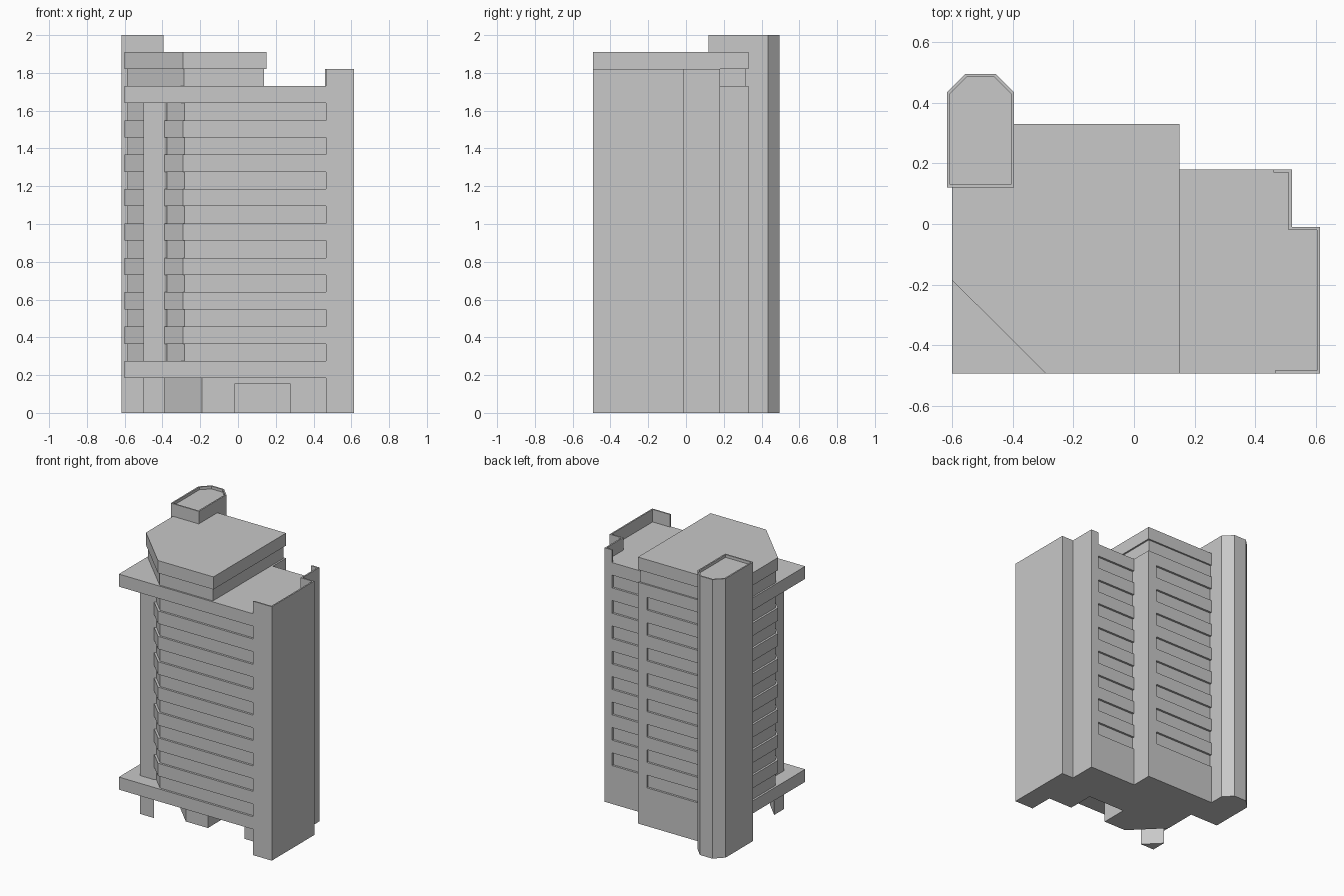
import bpy
import bmesh

cube = bpy.data.objects.get("Cube")
if cube:
    bpy.data.objects.remove(cube, do_unlink=True)

concrete = bpy.data.materials.new("concrete_grey")
concrete.use_nodes = True
GREY = (0.58, 0.58, 0.58, 1)
concrete.diffuse_color = GREY
concrete.node_tree.nodes["Principled BSDF"].inputs["Base Color"].default_value = GREY

STOREY = 0.182
BASE, DECK, PARAPET, ROOF = 0.185, 1.73, 1.82, 1.91
BODY0, BODY1 = 0.275, 1.64
LEFT, RIGHT, FRONT = -0.6, 0.613, -0.493


def prisms(name, outlines, z0, z1):
    """Object made of upright prisms, one per outline."""
    bm = bmesh.new()
    for outline in outlines:
        low = [bm.verts.new((x, y, z0)) for x, y in outline]
        high = [bm.verts.new((x, y, z1)) for x, y in outline]
        bm.faces.new(low)
        bm.faces.new(high)
        for i in range(len(low)):
            j = (i + 1) % len(low)
            bm.faces.new((low[i], low[j], high[j], high[i]))
    bmesh.ops.recalc_face_normals(bm, faces=bm.faces)
    mesh = bpy.data.meshes.new(name)
    bm.to_mesh(mesh)
    bm.free()
    mesh.materials.append(concrete)
    obj = bpy.data.objects.new(name, mesh)
    bpy.context.collection.objects.link(obj)
    return obj


def rect(x0, x1, y0, y1):
    return [(x0, y0), (x1, y0), (x1, y1), (x0, y1)]


def cut(obj, cutter):
    """Subtract a cutter for good and throw it away."""
    mod = obj.modifiers.new("cut", "BOOLEAN")
    mod.operation = "DIFFERENCE"
    mod.solver = "EXACT"
    mod.object = cutter
    bpy.context.view_layer.objects.active = obj
    bpy.ops.object.modifier_apply(modifier=mod.name)
    bpy.data.objects.remove(cutter, do_unlink=True)


# Stepped outlines shared by slabs and tower
back_steps = [(RIGHT, FRONT), (RIGHT, -0.01), (0.52, -0.01), (0.52, 0.18),
              (0.15, 0.18), (0.15, 0.33), (-0.45, 0.33), (-0.45, 0.2), (LEFT, 0.2)]
full = [(LEFT, FRONT)] + back_steps
chamfered = [(-0.29, FRONT)] + back_steps + [(LEFT, -0.185)]

# Floor slabs
prisms("lower_slab", [full], BASE, BODY0)
prisms("roof_slab", [full], BODY1, DECK)

# Tower body with recessed window strips
tower = prisms("tower_body", [chamfered], BODY0, BODY1)
wrap_strip = [(-0.3, FRONT - 0.1), (0.465, FRONT - 0.1), (0.465, -0.478), (-0.284, -0.478),
              (-0.585, -0.179), (-0.585, 0.15), (-0.8, 0.15), (-0.8, -0.2)]
row = STOREY / 2
for i in range(8):
    z = BODY0 + i * STOREY
    z0 = z - 0.02 if i == 0 else z
    z1 = z + row + (0.02 if i == 7 else 0)
    cut(tower, prisms("window_cutter",
                      [wrap_strip, rect(-0.43, 0.08, 0.315, 0.5), rect(0.15, 0.46, 0.165, 0.25)],
                      z0, z1))

# Ground floor: end wall, recessed lobby with a chamfered corner and doorway
prisms("end_wall_base", [[(0.465, FRONT), (RIGHT, FRONT), (RIGHT, -0.01), (0.52, -0.01),
                          (0.52, 0.18), (0.465, 0.18)]], 0, BASE)
lobby = prisms("lobby", [[(-0.19, -0.32), (0.465, -0.32), (0.465, 0.18), (0.15, 0.18),
                          (0.15, 0.33), (-0.395, 0.33), (-0.395, -0.115)]], 0, BASE)
cut(lobby, prisms("door_cutter", [rect(-0.015, 0.275, -0.5, -0.13)], -0.1, 0.155))

# Triangular corner column, standing against the chamfer
prisms("corner_column_leg", [[(-0.5, -0.395), (-0.39, -0.395), (-0.5, -0.285)]], 0, BASE)
prisms("corner_column", [[(-0.5, -0.395), (-0.39, -0.395), (-0.375, -0.385), (-0.49, -0.27),
                          (-0.5, -0.27)]], BODY0, BODY1)

# Parapet around the end terrace
T = 0.01
prisms("parapet", [[(0.465, FRONT), (RIGHT, FRONT), (RIGHT, -0.01), (0.52, -0.01), (0.52, 0.18),
                    (0.46, 0.18), (0.46, 0.18 - T), (0.52 - T, 0.18 - T), (0.52 - T, -0.01 - T),
                    (RIGHT - T, -0.01 - T), (RIGHT - T, FRONT + T), (0.465, FRONT + T)]],
       DECK, PARAPET)


# Penthouse with an overhanging roof
def penthouse(name, inset, z0, z1):
    i = inset
    prisms(name, [[(-0.29 + i * 0.4, FRONT + i), (0.15 - i, FRONT + i), (0.15 - i, 0.33 - i),
                   (LEFT + i, 0.33 - i), (LEFT + i, -0.185 + i * 0.4)]], z0, z1)


penthouse("penthouse_wall", 0.012, DECK, PARAPET)
penthouse("penthouse_roof", 0, PARAPET, ROOF)


# Stair tower with chamfered back corners and a shallow roof rim
def stair_outline(i):
    return [(-0.617 + i, 0.12 + i), (-0.395 - i, 0.12 + i), (-0.395 - i, 0.433 - i * 0.4),
            (-0.457 - i * 0.4, 0.495 - i), (-0.555 + i * 0.4, 0.495 - i),
            (-0.617 + i, 0.433 - i * 0.4)]


stair = prisms("stair_tower", [stair_outline(0)], 0, 2)
cut(stair, prisms("rim_cutter", [stair_outline(T)], 1.98, 2.1))
